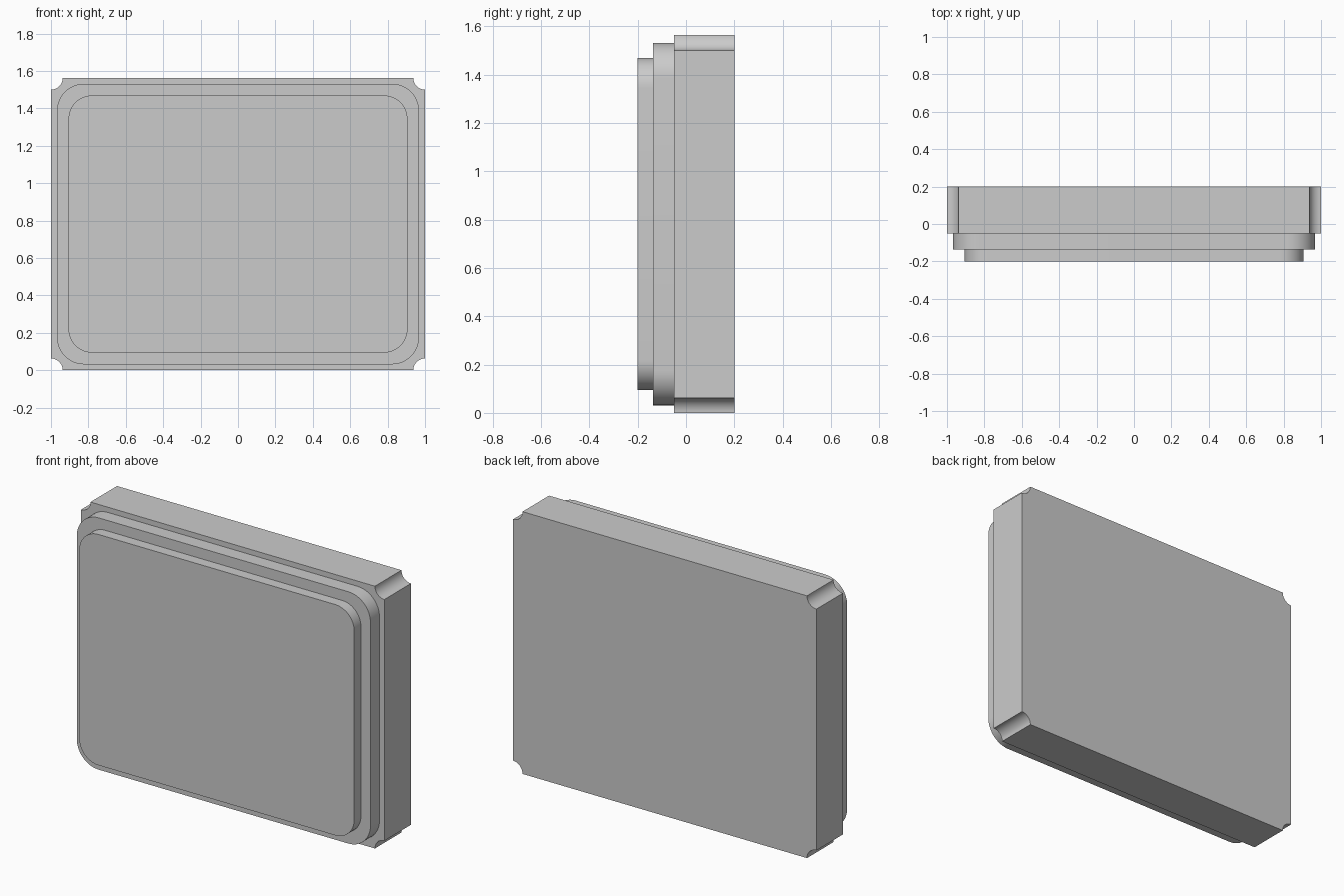
import bpy, bmesh
from math import cos, sin, pi

if "Cube" in bpy.data.objects:
    bpy.data.objects.remove(bpy.data.objects["Cube"])

HEIGHT = 1.5625
MID_Z = HEIGHT / 2


def outline(half_w, half_h, r, notched, steps=12):
    """Rectangle with rounded (or scooped-out) corners, as x/z points."""
    pts = []
    for i, (sx, sz) in enumerate([(1, 1), (-1, 1), (-1, -1), (1, -1)]):
        inset = 0 if notched else r
        cx, cz = sx * (half_w - inset), sz * (half_h - inset)
        for k in range(steps + 1):
            t = k / steps * pi / 2
            # scooped arcs are centred on the corner and run the other way
            a = i * pi / 2 + (1.5 * pi - t if notched else t)
            pts.append((cx + r * cos(a), cz + r * sin(a)))
    return pts


def plate(name, half_w, half_h, r, y_front, y_back, notched=False):
    """Extrude an outline along y into a solid plate."""
    bm = bmesh.new()
    verts = [bm.verts.new((x, y_front, z + MID_Z))
             for x, z in outline(half_w, half_h, r, notched)]
    face = bm.faces.new(verts)
    ext = bmesh.ops.extrude_face_region(bm, geom=[face], use_keep_orig=True)
    moved = [g for g in ext["geom"] if isinstance(g, bmesh.types.BMVert)]
    bmesh.ops.translate(bm, vec=(0, y_back - y_front, 0), verts=moved)
    bmesh.ops.recalc_face_normals(bm, faces=bm.faces[:])
    mesh = bpy.data.meshes.new(name)
    bm.to_mesh(mesh)
    bm.free()
    obj = bpy.data.objects.new(name, mesh)
    bpy.context.collection.objects.link(obj)
    bpy.ops.object.select_all(action='DESELECT')
    obj.select_set(True)
    bpy.context.view_layer.objects.active = obj
    bpy.ops.object.shade_smooth_by_angle(angle=pi / 6)
    return obj


# Package body with a scooped notch at each corner
plate("base_body", 1.0, MID_Z, 0.0625, -0.05, 0.2, notched=True)
# Seal frame and raised lid stepping forward
plate("seal_frame", 0.968, 0.75, 0.145, -0.1355, -0.05)
plate("front_lid", 0.906, 0.6875, 0.125, -0.2, -0.1355)
